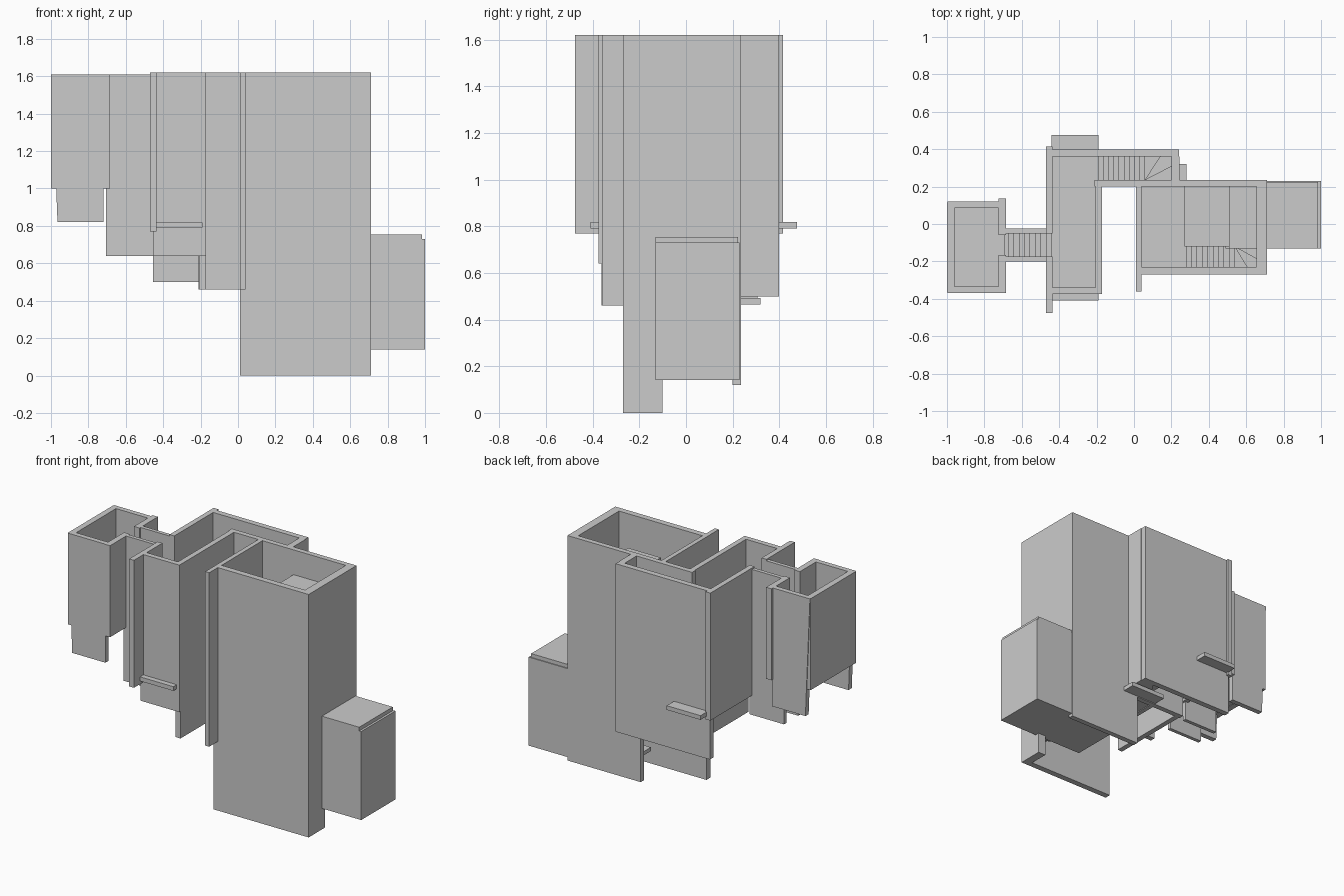
import bpy, bmesh
from math import cos, sin, pi

if "Cube" in bpy.data.objects:
    bpy.data.objects.remove(bpy.data.objects["Cube"])


def prism(name, loop, axis, lo, hi):
    """Extrude a 2D loop along z (loop in xy) or along y (loop in xz)."""
    bm = bmesh.new()
    put = (lambda a, b, t: (a, b, t)) if axis == 'z' else (lambda a, b, t: (a, t, b))
    base = bm.faces.new([bm.verts.new(put(a, b, lo)) for a, b in loop])
    ext = bmesh.ops.extrude_face_region(bm, geom=[base])
    moved = [g for g in ext['geom'] if isinstance(g, bmesh.types.BMVert)]
    bmesh.ops.translate(bm, verts=moved, vec=put(0, 0, hi - lo))
    bmesh.ops.recalc_face_normals(bm, faces=bm.faces)
    me = bpy.data.meshes.new(name)
    bm.to_mesh(me)
    bm.free()
    ob = bpy.data.objects.new(name, me)
    bpy.context.collection.objects.link(ob)
    return ob


def box(name, x0, x1, y0, y1, z0, z1):
    return prism(name, [(x0, y0), (x1, y0), (x1, y1), (x0, y1)], 'z', z0, z1)


def stairs(name, x0, x1, y0, y1, z0, z1, n):
    """Solid flight with n steps and a sloping underside, z0 -> z1 along x."""
    d, h = (x1 - x0) / n, (z1 - z0) / n
    top = []
    for i in range(n):
        z = z0 + h * (i + 0.5)
        top += [(x0 + i * d, z), (x0 + (i + 1) * d, z)]
    prism(name, [(x0, z0 - 0.035)] + top + [(x1, z1 - 0.035)], 'y', y0, y1)


def winder(name, pivot, corner, z0, dz):
    """Three wedge steps turning a corner around the pivot."""
    (px, py), (cx, cy) = pivot, corner
    w, h = cx - px, cy - py

    def rim(a):
        s = max(cos(a), sin(a))
        return px + w * cos(a) / s, py + h * sin(a) / s
    cuts = [pi / 2, pi / 3, pi / 6, 0]
    for i in range(3):
        a, b = cuts[i], cuts[i + 1]
        loop = [pivot, rim(a)]
        if b < pi / 4 < a:
            loop.append(corner)
        loop.append(rim(b))
        z = z0 - dz * i
        prism(f"{name}_{i}", loop, 'z', z - 0.04, z)


T = 1.62   # wall top
TL = 1.61  # left room wall top

# Right tower walls
box("tower_front_wall", 0.01, 0.71, -0.27, -0.23, 0, T)
box("tower_left_wall", 0.01, 0.04, -0.36, 0.2, 0.46, T)
box("tower_right_wall_front", 0.655, 0.71, -0.23, -0.10, 0, T)
box("tower_right_wall_upper", 0.655, 0.71, -0.10, 0.2, 0.73, T)
prism("tower_back_wall", [(-0.21, 0.46), (0.17, 0.46), (0.17, 0.12), (0.71, 0.12),
                          (0.71, T), (-0.21, T)], 'y', 0.2, 0.235)

# Tower floors and upper slab
box("tower_floor", 0.02, 0.28, -0.268, 0.32, 0.465, 0.493)
box("tower_upper_slab", 0.27, 0.51, -0.12, 0.2, 1.425, 1.455)
box("tower_lower_floor", 0.35, 1.0, -0.13, 0.23, 0.14, 0.165)

# Side annex box
box("annex_front_wall", 0.49, 1.0, -0.13, -0.10, 0.14, 0.73)
box("annex_back_wall", 0.71, 1.0, 0.2, 0.23, 0.14, 0.73)
box("annex_right_wall", 0.97, 1.0, -0.10, 0.2, 0.14, 0.73)
box("annex_roof", 0.51, 0.985, -0.13, 0.224, 0.73, 0.755)

# Tower stairs
stairs("tower_stairs", 0.28, 0.54, -0.23, -0.12, 0.49, 0.25, 9)
winder("tower_winder", (0.54, -0.12), (0.655, -0.23), 0.24, 0.027)

# Middle room walls
box("middle_left_wall_front", -0.47, -0.435, -0.475, -0.175, 0.77, T)
box("middle_left_wall_back", -0.47, -0.435, -0.05, 0.415, 0.77, T)
box("middle_front_wall", -0.455, -0.17, -0.375, -0.34, 0.64, T)
box("middle_right_wall", -0.205, -0.17, -0.363, 0.2, 0.46, T)
box("middle_back_wall", -0.455, 0.24, 0.36, 0.398, 0.5, T)
box("stair_end_wall", 0.2, 0.243, 0.235, 0.36, 0.5, T)

# Middle floor, sticking out front and back as ledges
box("middle_floor", -0.44, -0.19, -0.41, 0.475, 0.79, 0.818)

# Stairs from the middle room down to the tower
stairs("middle_stairs", -0.19, 0.06, 0.235, 0.36, 0.82, 0.58, 9)
winder("middle_winder", (0.06, 0.235), (0.2, 0.36), 0.57, 0.027)

# Passage to the left room
box("passage_front_wall", -0.705, -0.45, -0.2, -0.175, 0.64, TL)
box("passage_back_wall", -0.705, -0.45, -0.05, -0.025, 0.64, TL)
stairs("passage_stairs", -0.70, -0.44, -0.175, -0.05, 1.03, 0.82, 9)

# Left room
box("left_room_left_wall", -1.0, -0.96, -0.365, 0.115, 1.0, TL)
for side, y in (("front", -0.368), ("back", 0.086)):
    prism(f"left_room_{side}_wall", [(-0.965, 0.82), (-0.72, 0.82), (-0.72, TL), (-0.998, TL),
                                     (-0.972, 1.0)], 'y', y, y + 0.034)
box("left_room_right_wall_front", -0.725, -0.685, -0.37, -0.165, 1.0, TL)
box("left_room_right_wall_back", -0.725, -0.685, -0.06, 0.135, 1.0, TL)
box("left_room_floor", -0.97, -0.69, -0.345, 0.1, 1.003, 1.03)
